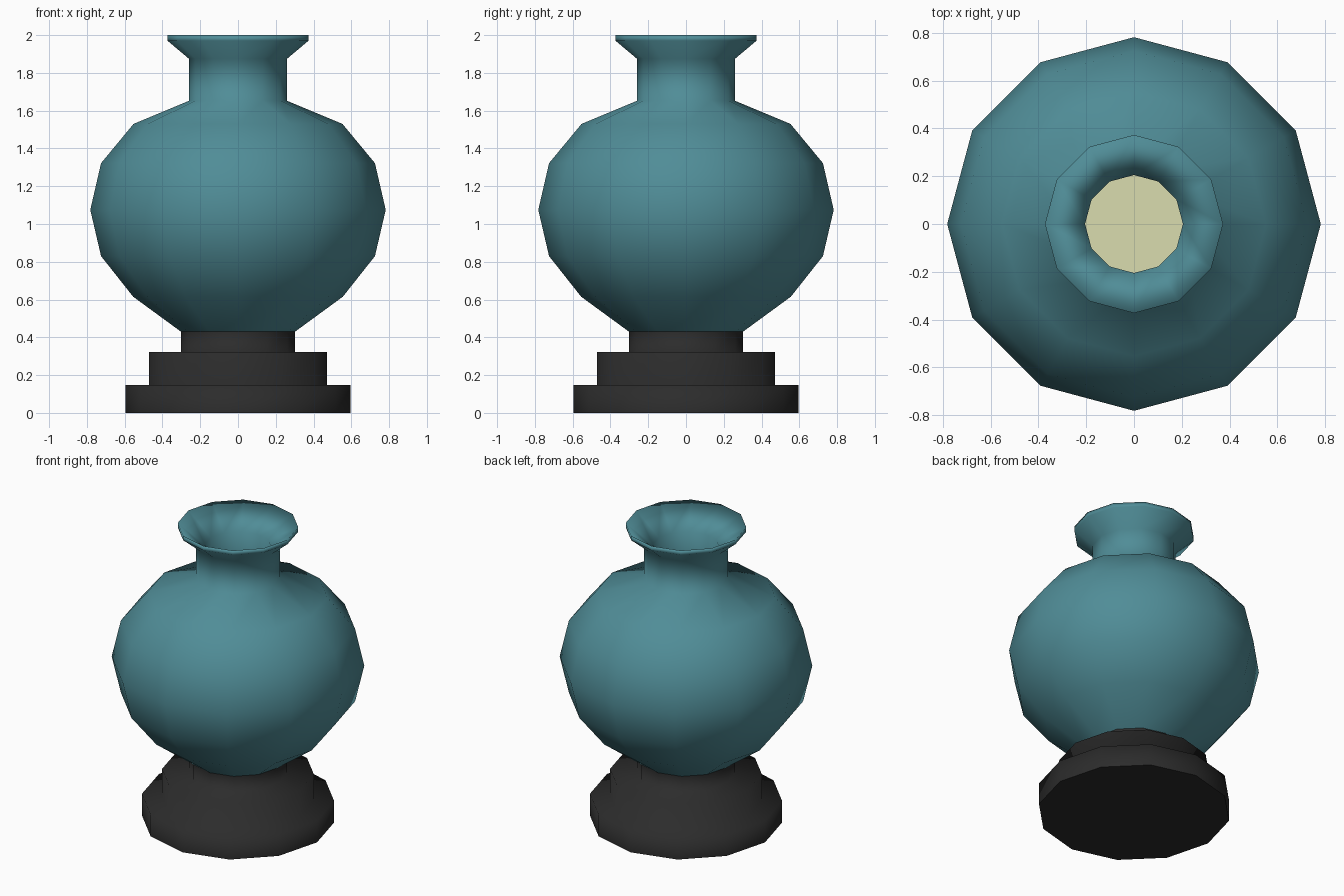
import bpy, bmesh
from math import cos, sin, pi

if "Cube" in bpy.data.objects:
    bpy.data.objects.remove(bpy.data.objects["Cube"])

SIDES = 12


def material(name, rgb):
    m = bpy.data.materials.new(name)
    m.diffuse_color = (*rgb, 1)
    m.use_nodes = True
    m.node_tree.nodes["Principled BSDF"].inputs["Base Color"].default_value = m.diffuse_color
    return m


def lathe(name, profile, mat, cap_start=False, cap_end=False):
    """Revolve (radius, z) points, listed anticlockwise from the bottom."""
    bm = bmesh.new()
    rings = [[bm.verts.new((r * cos(2 * pi * i / SIDES), r * sin(2 * pi * i / SIDES), z))
              for i in range(SIDES)] for r, z in profile]
    for a, b in zip(rings, rings[1:]):
        for i in range(SIDES):
            j = (i + 1) % SIDES
            bm.faces.new((a[i], a[j], b[j], b[i])).smooth = True
    # caps stay flat
    if cap_start:
        bm.faces.new(rings[0][::-1])
    if cap_end:
        bm.faces.new(rings[-1])
    mesh = bpy.data.meshes.new(name)
    bm.to_mesh(mesh)
    bm.free()
    mesh.materials.append(mat)
    ob = bpy.data.objects.new(name, mesh)
    bpy.context.collection.objects.link(ob)
    return ob


teal = material("teal_glaze", (0.08, 0.265, 0.31))
black = material("black_wood", (0.025, 0.025, 0.025))
cream = material("cream", (0.70, 0.72, 0.43))

# Stepped stand
lathe("stand", [(0.595, 0), (0.595, 0.147), (0.47, 0.147), (0.47, 0.322),
                (0.302, 0.322), (0.302, 0.43)], black, cap_start=True, cap_end=True)

# Round body, straight neck, flared lip and inner neck wall
lathe("vase", [(0.302, 0.43), (0.555, 0.615), (0.725, 0.83), (0.782, 1.075),
               (0.725, 1.322), (0.553, 1.53), (0.26, 1.652), (0.26, 1.875),
               (0.373, 1.97), (0.373, 2.0), (0.205, 1.86), (0.205, 1.65)], teal)

# Pale disc closing the inside of the neck
lathe("inner_disc", [(0.205, 1.645), (0.205, 1.65)], cream, cap_end=True)
